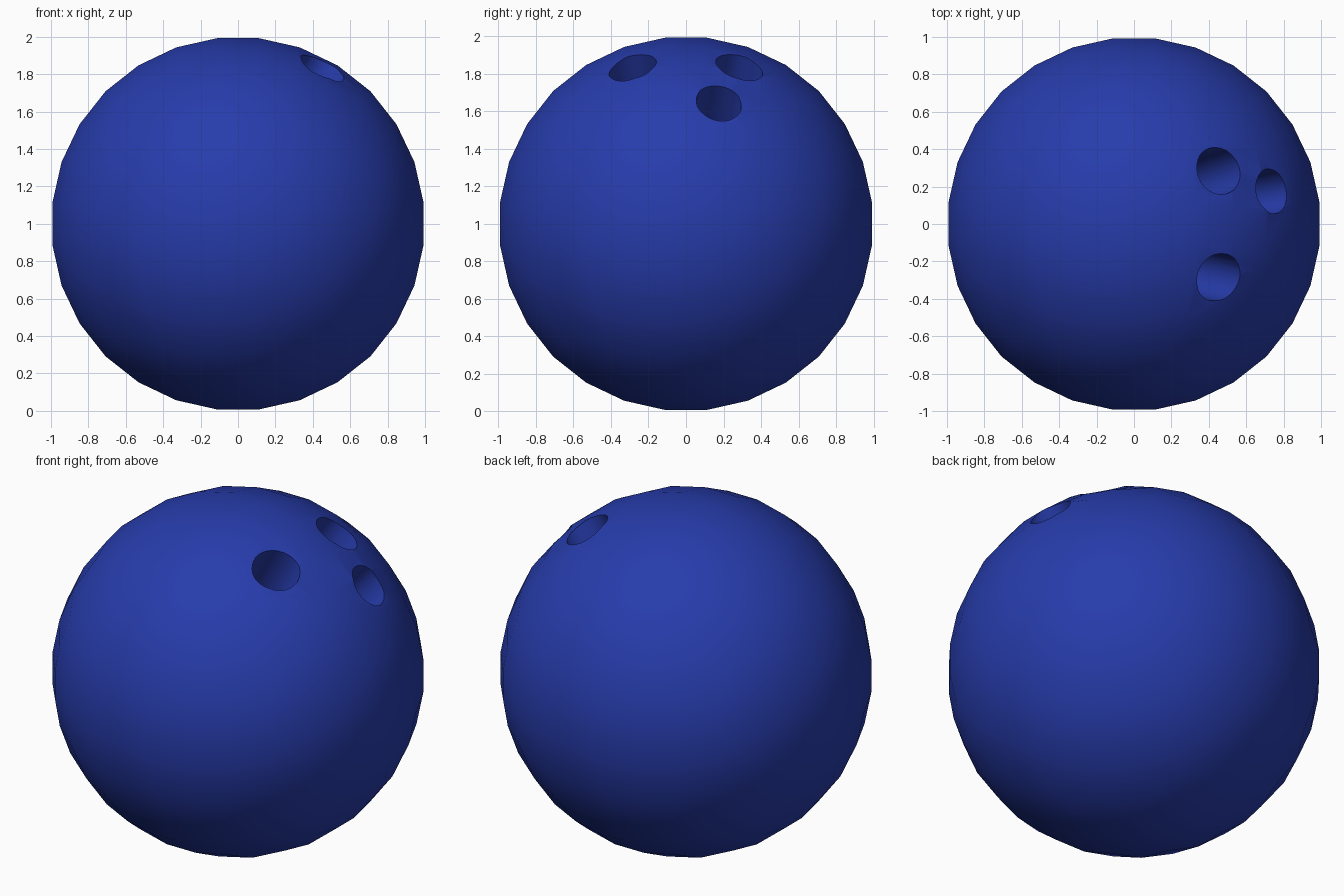
import bpy, bmesh, math
from mathutils import Vector

cube = bpy.data.objects.get("Cube")
if cube:
    bpy.data.objects.remove(cube, do_unlink=True)

# Glossy blue shell colour
blue = bpy.data.materials.new("royal_blue")
blue.use_nodes = True
colour = (0.02, 0.045, 0.41, 1)
blue.diffuse_color = colour
blue.node_tree.nodes["Principled BSDF"].inputs["Base Color"].default_value = colour

CENTRE = Vector((0, 0, 1))
RADIUS = 1.005


def add_object(name, bm):
    bmesh.ops.recalc_face_normals(bm, faces=bm.faces[:])
    mesh = bpy.data.meshes.new(name)
    bm.to_mesh(mesh)
    bm.free()
    mesh.materials.append(blue)
    obj = bpy.data.objects.new(name, mesh)
    bpy.context.collection.objects.link(obj)
    return obj


# Ball: a gridded cube rounded into a sphere with even angular steps
bm = bmesh.new()
bmesh.ops.create_cube(bm, size=2)
bmesh.ops.subdivide_edges(bm, edges=bm.edges[:], cuts=6, use_grid_fill=True)
for v in bm.verts:
    rounded = Vector([math.tan(c * math.pi / 4) for c in v.co])
    v.co = CENTRE + rounded.normalized() * RADIUS
ball = add_object("ball", bm)

# Finger and thumb holes: direction from the ball's centre, and radius
HOLES = {
    "finger_hole_back": (Vector((0.455, 0.285, 0.84)), 0.13),
    "finger_hole_front": (Vector((0.455, -0.285, 0.84)), 0.13),
    "thumb_hole": (Vector((0.735, 0.175, 0.645)), 0.122),
}
DEPTH, OVERSHOOT = 0.45, 0.2
mean_axis = sum((d for d, r in HOLES.values()), Vector()).normalized()

for name, (direction, radius) in HOLES.items():
    direction = direction.normalized()
    axis = (direction + mean_axis).normalized()
    bm = bmesh.new()
    bmesh.ops.create_cone(bm, cap_ends=True, segments=32, radius1=radius,
                          radius2=radius, depth=DEPTH + OVERSHOOT)
    cutter = add_object(name + "_cutter", bm)
    cutter.hide_render = True
    cutter.rotation_mode = 'QUATERNION'
    cutter.rotation_quaternion = axis.to_track_quat('Z', 'Y')
    cutter.location = CENTRE + direction + axis * (OVERSHOOT - DEPTH) / 2

    # Drill the hole, then discard the cutter
    bpy.context.view_layer.objects.active = ball
    mod = ball.modifiers.new(name, 'BOOLEAN')
    mod.operation = 'DIFFERENCE'
    mod.solver = 'EXACT'
    mod.object = cutter
    bpy.ops.object.modifier_apply(modifier=mod.name)
    bpy.data.objects.remove(cutter, do_unlink=True)

# Smooth shell and bores, crisp hole rims
bpy.ops.object.select_all(action='DESELECT')
ball.select_set(True)
bpy.context.view_layer.objects.active = ball
bpy.ops.object.shade_smooth_by_angle(angle=math.radians(30))
